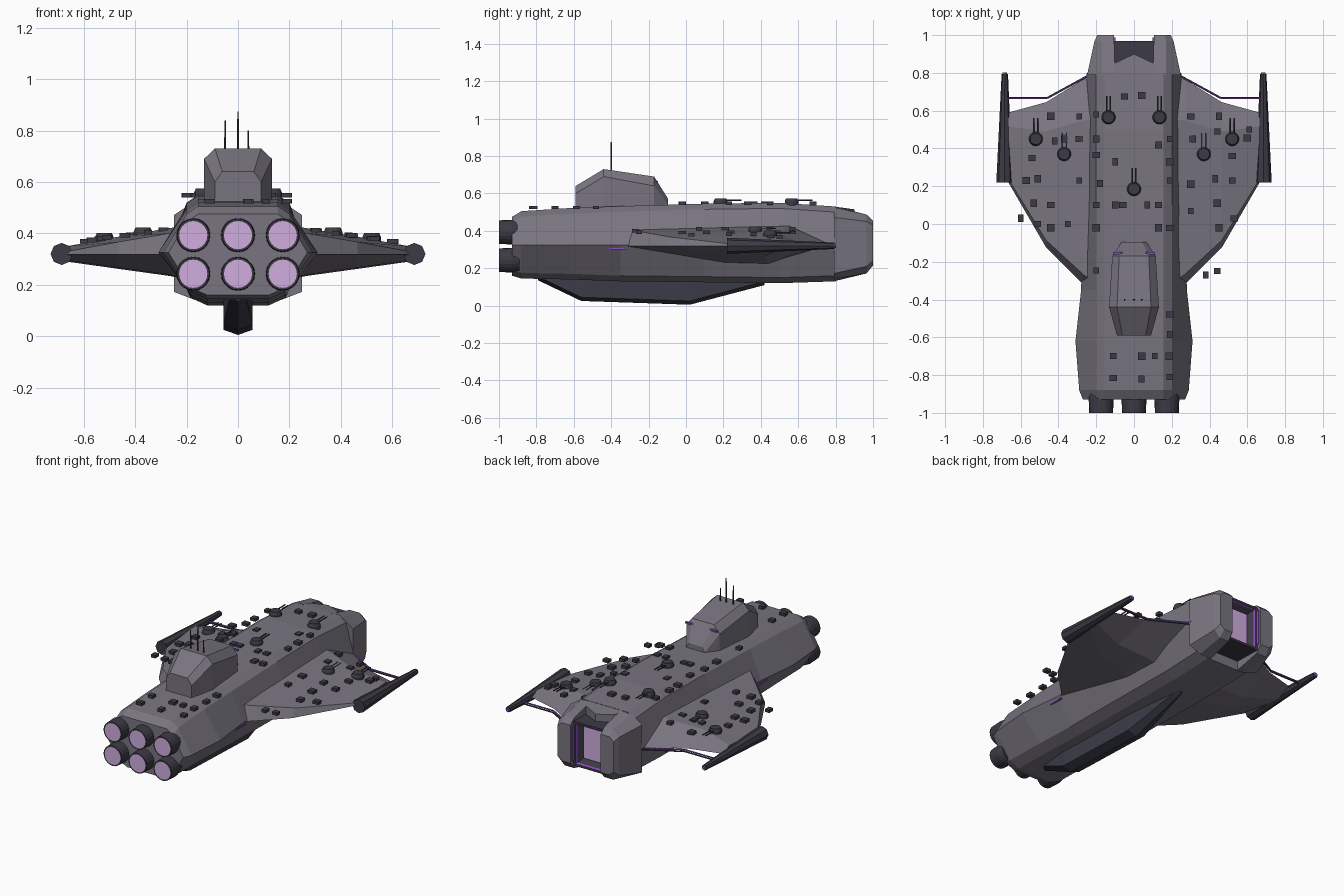
import bpy, bmesh, math
from mathutils import Vector, Matrix

if "Cube" in bpy.data.objects:
    bpy.data.objects.remove(bpy.data.objects["Cube"])


def mat(name, rgb):
    m = bpy.data.materials.new(name)
    m.diffuse_color = (*rgb, 1)
    m.use_nodes = True
    m.node_tree.nodes["Principled BSDF"].inputs["Base Color"].default_value = m.diffuse_color
    return m


HULL = mat("hull grey", (0.19, 0.178, 0.215))
DARK = mat("dark metal", (0.045, 0.042, 0.058))
KEEL = mat("keel slate", (0.042, 0.044, 0.064))
GLOW = mat("engine glow", (0.63, 0.42, 0.73))
PURPLE = mat("purple light", (0.26, 0.08, 0.55))


def finish(name, bm, mats, mirror=False):
    bmesh.ops.recalc_face_normals(bm, faces=bm.faces)
    me = bpy.data.meshes.new(name)
    bm.to_mesh(me)
    bm.free()
    for m in mats:
        me.materials.append(m)
    ob = bpy.data.objects.new(name, me)
    bpy.context.collection.objects.link(ob)
    if mirror:
        ob.modifiers.new("Mirror", 'MIRROR')
    return ob


def loft(name, rings, m, mirror=False):
    """Skin between rings with equal point counts, capped at both ends."""
    bm = bmesh.new()
    rs = [[bm.verts.new(p) for p in r] for r in rings]
    n = len(rs[0])
    for a, b in zip(rs, rs[1:]):
        for i in range(n):
            j = (i + 1) % n
            bm.faces.new((a[i], a[j], b[j], b[i]))
    bm.faces.new(rs[0])
    bm.faces.new(rs[-1])
    return finish(name, bm, [m], mirror)


def sym(y, half):
    """Full ring at y from the right half, listed top to bottom."""
    return [(x, y, z) for x, z in half] + [(-x, y, z) for x, z in reversed(half) if x > 0]


def add_box(bm, c, s):
    bmesh.ops.create_cube(bm, size=1, matrix=Matrix.Translation(c) @ Matrix.Diagonal((*s, 1)))


def add_rod(bm, a, b, r1, r2=None, sides=6):
    a, b = Vector(a), Vector(b)
    d = b - a
    bmesh.ops.create_cone(bm, cap_ends=True, segments=sides, radius1=r1,
                          radius2=r1 if r2 is None else r2, depth=d.length,
                          matrix=Matrix.Translation((a + b) / 2) @ d.to_track_quat('Z', 'Y').to_matrix().to_4x4())


# Main hull: y, half width, top, bottom
hull = []
for y, w, zt, zb in [(-.93, .27, .475, .16), (-.88, .29, .505, .145), (-.62, .31, .522, .14),
                     (-.35, .28, .532, .13), (.1, .27, .545, .125), (.5, .265, .55, .12), (.8, .25, .53, .13)]:
    hull.append(sym(y, [(.155, zt), (.2, zt - .03), (w, .325), (.185, zb + .03), (.12, zb)]))
loft("hull", hull, HULL)

# Nose wedge on top of the hull, between the bow prongs
loft("nose_wedge", [[(-.11, .79, z), (.11, .79, z), (.105, .85, z - .01), (0, .9, z - .015), (-.105, .85, z - .01)]
                    for z in (.45, .53)], HULL)

# Bow prongs
loft("bow_prong", [[(x, y, z) for x, z in pts] for y, pts in [
    (.79, [(.1, .532), (.17, .525), (.248, .472), (.248, .172), (.17, .142), (.1, .13)]),
    (.965, [(.105, .487), (.17, .487), (.21, .45), (.21, .21), (.17, .172), (.105, .172)]),
    (1.0, [(.105, .455), (.165, .455), (.195, .43), (.195, .24), (.165, .215), (.105, .215)])]], HULL, True)

# Bow bay: stepped frame with a lit panel deep inside
bm = bmesh.new()
add_box(bm, (0, .88, .33), (.212, .18, .28))
bm.faces.ensure_lookup_table()
face = max(bm.faces, key=lambda f: f.calc_center_median().y)
for thick, depth, idx in [(.02, 0, 0), (.006, -.015, 1), (.03, -.03, 0), (.005, 0, 1)]:
    for f in bmesh.ops.inset_region(bm, faces=[face], thickness=thick, depth=depth)["faces"]:
        f.material_index = idx
face.material_index = 2
finish("bow_bay", bm, [DARK, PURPLE, GLOW])
bm = bmesh.new()
add_box(bm, (.103, .972, .335), (.008, .03, .22))
finish("bow_light_strip", bm, [PURPLE], True)

# Command tower: y, half width, roof height
loft("command_tower", [sym(y, [(w * .68, zt), (w, zt - d), (w * 1.0, .5)]) for y, w, zt, d in
                       [(-.59, .09, .64, .04), (-.44, .132, .73, .04), (-.17, .115, .69, .05), (-.095, .065, .57, .03)]], HULL)
bm = bmesh.new()
add_box(bm, (.085, -.155, .662), (.05, .012, .01))
finish("tower_window", bm, [PURPLE], True)

# Antennas
bm = bmesh.new()
for x, top in [(-.05, .84), (0, .875), (.04, .80)]:
    add_rod(bm, (x, -.4, .71), (x, -.4, top), .005, .003)
finish("antennas", bm, [DARK])

# Keel: y, bottom, half width
loft("keel", [sym(y, [(w, .17), (w, z + .02), (0, z)]) for y, z, w in
              [(-.79, .135, .03), (-.56, .025, .057), (.02, .005, .057), (.42, .11, .02)]], KEEL)

# Wings: x, trailing y, leading y, top, bottom
wing = []
for x, yb, yf, zt, zb in [(.17, -.40, .80, .435, .215), (.27, -.32, .765, .42, .235),
                          (.465, -.125, .645, .387, .262), (.665, .22, .59, .35, .29)]:
    c = yf - yb
    wing.append([(x, yb, .318), (x, yb + .05 * c, zt - .02), (x, yf - .2 * c, zt), (x, yf, .325),
                 (x, yf - .3 * c, zb), (x, yb + .5 * c, zb + .005)])
loft("wing", wing, HULL, True)

# Wing tip pods and their lights
bm = bmesh.new()
add_rod(bm, (.686, .22, .32), (.684, .795, .32), .043, .017, 8)
finish("wing_pod", bm, [DARK], True)
bm = bmesh.new()
add_rod(bm, (.684, .793, .32), (.684, .802, .32), .013, .011, 8)
finish("pod_light", bm, [PURPLE], True)

# Struts from hull to pods
for name, m, dy, dz in [("light_strut", PURPLE, 0, .004), ("dark_strut", DARK, .003, -.006)]:
    bm = bmesh.new()
    add_rod(bm, (.24, .785 + dy, .32 + dz), (.46, .665 + dy, .32 + dz), .005)
    add_rod(bm, (.46, .665 + dy, .32 + dz), (.68, .665 + dy, .32 + dz), .005)
    finish(name, bm, [m], True)
bm = bmesh.new()
add_box(bm, (.269, -.365, .305), (.02, .09, .009))
finish("hull_side_light", bm, [PURPLE], True)

# Engines
bm = bmesh.new()
for x in (-.174, 0, .174):
    for z in (.393, .243):
        add_rod(bm, (x, -.89, z), (x, -.93, z), .058, .066, 20)
        add_rod(bm, (x, -.93, z), (x, -1, z), .066, .063, 20)
bm.faces.ensure_lookup_table()
for f in [f for f in bm.faces if f.calc_center_median().y < -.999]:
    bmesh.ops.inset_region(bm, faces=[f], thickness=.008, depth=0)
    f.material_index = 1
finish("engines", bm, [DARK, GLOW])


def wing_z(x):
    return .450 - .14 * abs(x)


# Gun turrets: x, y, z, barrel spacing and radius
bm = bmesh.new()
for x, y, z, gap, r in [(-.135, .565, .55, .01, .004), (.135, .565, .55, .01, .004), (0, .185, .55, .01, .004),
                        (-.52, .45, wing_z(.52), .01, .004), (.52, .45, wing_z(.52), .01, .004),
                        (-.37, .37, wing_z(.37), .011, .002), (.37, .37, wing_z(.37), .011, .002)]:
    add_rod(bm, (x, y, z - .03), (x, y, z + .008), .037, sides=14)
    add_rod(bm, (x, y, z + .008), (x, y, z + .024), .037, .03, 14)
    for s in (-gap, gap):
        add_rod(bm, (x + s, y, z + .012), (x + s, y + .112, z + .014), r)
finish("turrets", bm, [DARK])

# Deck boxes on the hull and wings
spine = [(-.2, .58), (-.2, .45), (-.2, .365), (-.18, .215), (-.2, .1), (-.2, -.02), (-.2, -.245), (-.1, .1),
         (-.06, .1), (.07, .1), (.13, .1), (.19, .33), (.19, .23), (.13, -.02), (.19, -.02), (-.1, .33),
         (-.05, .675), (.04, .68), (.19, .45), (.13, .42)]
aft = [(.19, -.48), (.19, -.585), (-.11, -.7), (.04, -.7), (.11, -.7), (.185, -.7), (-.11, -.815), (.04, -.82), (.19, -.81)]
port = [(-.44, .57), (-.29, .57), (-.37, .45), (-.29, .45), (-.42, .44), (-.54, .35), (-.57, .23), (-.29, .23),
        (-.53, .11), (-.44, .1), (-.6, .03), (-.51, 0), (-.44, -.02), (-.35, 0), (-.51, .24)]
starboard = [(.3, .57), (.45, .57), (.44, .49), (.6, .455), (.61, .5), (.31, .45), (.52, .36), (.43, .24), (.52, .23),
             (.44, .11), (.3, .07), (.45, -.02), (.53, .03), (.38, -.27), (.44, -.25), (.3, .21)]
bm = bmesh.new()
for i, (x, y) in enumerate(spine + aft + port + starboard):
    z = wing_z(x) + .004 if abs(x) > .25 else (.525 if y < -.4 else .548)
    add_box(bm, (x, y, z), (.03 + .005 * (i % 3), .032 + .006 * (i % 2), .018))
finish("deck_boxes", bm, [DARK])
